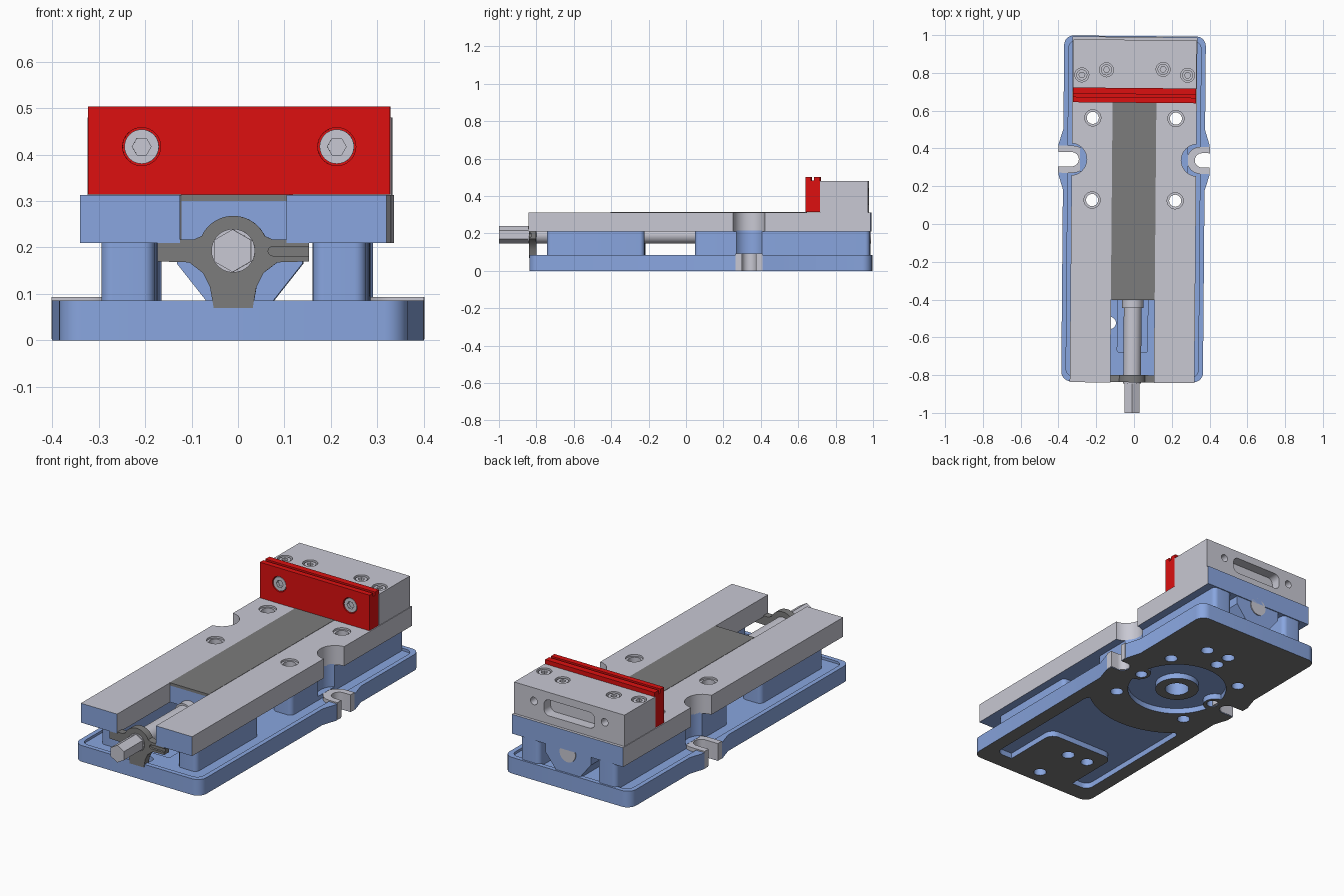
import bpy, bmesh
from math import sin, cos, pi, radians
from mathutils import Matrix, Vector

if "Cube" in bpy.data.objects:
    bpy.data.objects.remove(bpy.data.objects["Cube"])


def material(name, rgb):
    m = bpy.data.materials.new(name)
    m.diffuse_color = (*rgb, 1)
    m.use_nodes = True
    m.node_tree.nodes["Principled BSDF"].inputs["Base Color"].default_value = m.diffuse_color
    return m


BLUE = material("blue_paint", (0.25, 0.38, 0.74))
RED = material("red_jaw", (0.72, 0.005, 0.005))
DARK = material("dark_steel", (0.2, 0.2, 0.2))
STEEL = material("bright_steel", (0.58, 0.58, 0.65))


def arc(cx, cy, r, a0=0, a1=360, n=32):
    """Points on an arc; a full circle leaves out the repeated end."""
    last = n if abs(a1 - a0) == 360 else n + 1
    return [(cx + r * cos(radians(a0 + (a1 - a0) * i / n)),
             cy + r * sin(radians(a0 + (a1 - a0) * i / n))) for i in range(last)]


def rect(u0, u1, v0, v1, r=0.0):
    if not r:
        return [(u0, v0), (u1, v0), (u1, v1), (u0, v1)]
    return (arc(u0 + r, v0 + r, r, 180, 270, 6) + arc(u1 - r, v0 + r, r, 270, 360, 6)
            + arc(u1 - r, v1 - r, r, 0, 90, 6) + arc(u0 + r, v1 - r, r, 90, 180, 6))


def prism(name, pts, axis, a, b, mat=STEEL):
    """Extrude a 2D outline along an axis from a to b."""
    place = {'x': lambda u, v, w: (w, u, v), 'y': lambda u, v, w: (u, w, v),
             'z': lambda u, v, w: (u, v, w)}[axis]
    bm = bmesh.new()
    face = bm.faces.new([bm.verts.new(place(u, v, a)) for u, v in pts])
    ext = bmesh.ops.extrude_face_region(bm, geom=[face])['geom']
    bmesh.ops.translate(bm, vec=Vector(place(0, 0, b - a)),
                        verts=[g for g in ext if isinstance(g, bmesh.types.BMVert)])
    bmesh.ops.recalc_face_normals(bm, faces=bm.faces[:])
    me = bpy.data.meshes.new(name)
    bm.to_mesh(me)
    bm.free()
    me.materials.append(mat)
    ob = bpy.data.objects.new(name, me)
    bpy.context.collection.objects.link(ob)
    return ob


def cut(ob, pts, axis, a, b, cutter=None):
    """Subtract a prism (or a ready made cutter) from an object."""
    tool = cutter or prism("cutter", pts, axis, a, b, ob.data.materials[0])
    mod = ob.modifiers.new("cut", 'BOOLEAN')
    mod.operation, mod.solver, mod.object = 'DIFFERENCE', 'EXACT', tool
    bpy.context.view_layer.objects.active = ob
    bpy.ops.object.modifier_apply(modifier=mod.name)
    bpy.data.objects.remove(tool)


def paint(ob, mat, test):
    ob.data.materials.append(mat)
    for p in ob.data.polygons:
        if test(p.center, p.normal):
            p.material_index = len(ob.data.materials) - 1


def cap_screw(name, u, v, axis, head, into, r):
    """Round screw head with a hexagon socket; head is the visible end."""
    s = prism(name, arc(u, v, r), axis, head, into)
    d = 1 if into > head else -1
    cut(s, arc(u, v, r * 0.55, n=6), axis, head - d * 0.01, head + d * 0.016)


BOLTS = [(x, y) for x in (-0.22, 0.22) for y in (0.125, 0.56)]
LUG_Y = 0.34


def slot_outline(s, end, r, out):
    """U shape open towards the side s, with its round end at x = s * end."""
    c = end + r
    pts = [(out, LUG_Y - r), (out, LUG_Y + r)] + arc(c, LUG_Y, r, 90, 270, 16)
    return [(s * x, y) for x, y in pts]


# Base plate with side lugs, raised rim and underside pockets
half = (arc(0.325, -0.785, 0.05, 270, 360, 8) + [(0.375, 0.18), (0.4, 0.26), (0.4, 0.42), (0.375, 0.5)]
        + arc(0.325, 0.945, 0.05, 0, 90, 8))
base = prism("base_plate", half + [(-x, y) for x, y in reversed(half)], 'z', 0, 0.086, BLUE)
cut(base, rect(-0.35, 0.35, -0.81, 0.97, 0.04), 'z', 0.073, 0.2)
cut(base, rect(-0.08, 0.08, -0.68, -0.35, 0.01), 'z', 0.055, 0.2)
ring = prism("cutter", arc(0, LUG_Y, 0.25, n=48), 'z', -0.05, 0.03, BLUE)
cut(ring, arc(0, LUG_Y, 0.11), 'z', -0.1, 0.1)
for s in (-1, 1):
    cut(ring, arc(s * 0.25, LUG_Y, 0.06), 'z', -0.1, 0.1)
cut(base, None, None, 0, 0, ring)
pocket = prism("cutter", rect(-0.3, 0.3, -0.74, 0.0, 0.04), 'z', -0.05, 0.03, BLUE)
cut(pocket, rect(-0.2, 0.2, -0.9, -0.42, 0.05), 'z', -0.1, 0.1)
cut(pocket, arc(0, LUG_Y, 0.45, n=64), 'z', -0.1, 0.1)
cut(base, None, None, 0, 0, pocket)
cut(base, arc(0, LUG_Y, 0.06), 'z', -0.1, 0.2)
for x, y in BOLTS + [(0.13, 0.74), (0, 0.75), (0, 0.66), (0, -0.53), (-0.12, -0.525), (0, -0.755)]:
    cut(base, arc(x, y, 0.032, n=24), 'z', -0.1, 0.2)
for s in (-1, 1):
    cut(base, arc(s * 0.235, LUG_Y, 0.03, n=24), 'z', -0.1, 0.05)

# Clamping lugs around the side slots
for s, end, side in ((-1, 0.29, "left"), (1, 0.32, "right")):
    cut(base, slot_outline(s, end, 0.04, 0.5), 'z', -0.1, 0.2)
    lug = prism(side + "_lug", slot_outline(s, end - 0.04, 0.072, 0.401), 'z', 0.003, 0.093)
    cut(lug, slot_outline(s, end + 0.002, 0.038, 0.5), 'z', -0.1, 0.2)
paint(base, DARK, lambda c, n: c.z < 0.001 and n.z < -0.9)

# Pillars under the bed
for s, side in ((-1, "left"), (1, "right")):
    for y0, y1, end in ((-0.74, -0.22, "front"), (0.05, 0.985, "rear")):
        x0, x1 = sorted((s * 0.17, s * 0.285))
        p = prism(f"{end}_{side}_pillar", rect(x0, x1, y0, y1, 0.025), 'z', 0.07, 0.215, BLUE)
        if end == "rear":
            cut(p, arc(s * 0.335, LUG_Y, 0.085), 'z', 0.094, 0.4)
            for x, y in BOLTS:
                if x * s > 0:
                    cut(p, arc(x, y, 0.032, n=24), 'z', 0, 0.4)

# Rear bearing web that narrows towards the base
web = [(-0.06, 0.07), (0.06, 0.07), (0.135, 0.165), (0.135, 0.22), (-0.135, 0.22), (-0.135, 0.165)]
prism("rear_bearing_web", web, 'y', 0.75, 0.985, BLUE)

# Bed with open front slot, scalloped sides and bolt holes
bed = prism("bed", rect(-0.33, 0.33, -0.84, 0.99), 'z', 0.21, 0.313)
cut(bed, rect(-0.115, 0.115, -1, -0.4), 'z', 0.1, 0.4)
for s in (-1, 1):
    cut(bed, arc(s * 0.335, LUG_Y, 0.085), 'z', 0.1, 0.4)
for x, y in BOLTS:
    cut(bed, arc(x, y, 0.032, n=24), 'z', 0.1, 0.4)
    cut(bed, arc(x, y, 0.043, n=24), 'z', 0.303, 0.4)
paint(bed, BLUE, lambda c, n: n.z < -0.9 or (abs(n.y) > 0.99 and (c.y < -0.39 or c.y > 0.98)))
prism("centre_strip", rect(-0.116, 0.116, -0.402, 0.645), 'z', 0.3, 0.3145, DARK)

# Lead screw
AXIS = (0, 0.193)
prism("screw_hex_end", arc(*AXIS, 0.046, 90, 450, 6), 'y', -1, -0.835)
prism("screw_shaft", arc(*AXIS, 0.047), 'y', -0.845, 0.99)
prism("screw_collar", arc(*AXIS, 0.056), 'y', -0.445, -0.395)

# Front screw bracket
side = [(0.042, 0.07), (0.05, 0.115), (0.065, 0.145), (0.095, 0.168), (0.163, 0.17), (0.163, 0.217), (0.085, 0.217)]
outline = side + arc(*AXIS, 0.075, 25, 155, 20) + [(-x, z) for x, z in reversed(side)]
bracket = prism("screw_bracket", outline, 'y', -0.838, -0.8, DARK)
cut(bracket, [(0.2, 0.182), (0.2, 0.202)] + arc(0.085, 0.192, 0.01, 90, 270, 8), 'y', -0.9, -0.826)

# Fixed jaw block with rear pocket and counterbored screws
jaw = prism("fixed_jaw", rect(-0.327, 0.327, 0.718, 0.975), 'z', 0.3125, 0.48)
cut(jaw, rect(-0.15, 0.15, 0.355, 0.44, 0.03), 'y', 0.92, 1.1)
for x in (-0.21, 0.21):
    cut(jaw, arc(x, 0.41, 0.02, n=24), 'y', 0.9, 1.1)
for i, (x, y) in enumerate(((-0.28, 0.787), (-0.15, 0.815), (0.15, 0.82), (0.28, 0.79))):
    cut(jaw, arc(x, y, 0.037), 'z', 0.455, 0.6)
    cap_screw(f"jaw_top_screw_{i + 1}", x, y, 'z', 0.475, 0.45, 0.029)

# Red jaw plate with grooved top and two cap screws
plate = prism("jaw_plate", [(0.642, 0.3135), (0.72, 0.3135), (0.72, 0.503), (0.687, 0.503), (0.687, 0.484),
                            (0.671, 0.484), (0.671, 0.503), (0.642, 0.503)], 'x', -0.325, 0.325, RED)
for x, side in ((-0.21, "left"), (0.21, "right")):
    cut(plate, arc(x, 0.417, 0.041), 'y', 0.6, 0.672)
    cap_screw(side + "_plate_screw", x, 0.417, 'y', 0.645, 0.68, 0.037)

# Slight turn of the whole model, then smooth shading with sharp edges
turn = Matrix.Translation((-0.003, 0, 0)) @ Matrix.Rotation(-0.0087, 4, 'Z')
for ob in bpy.context.collection.objects:
    ob.data.transform(turn)
    ob.select_set(True)
bpy.context.view_layer.objects.active = base
bpy.ops.object.shade_smooth_by_angle(angle=radians(30))
